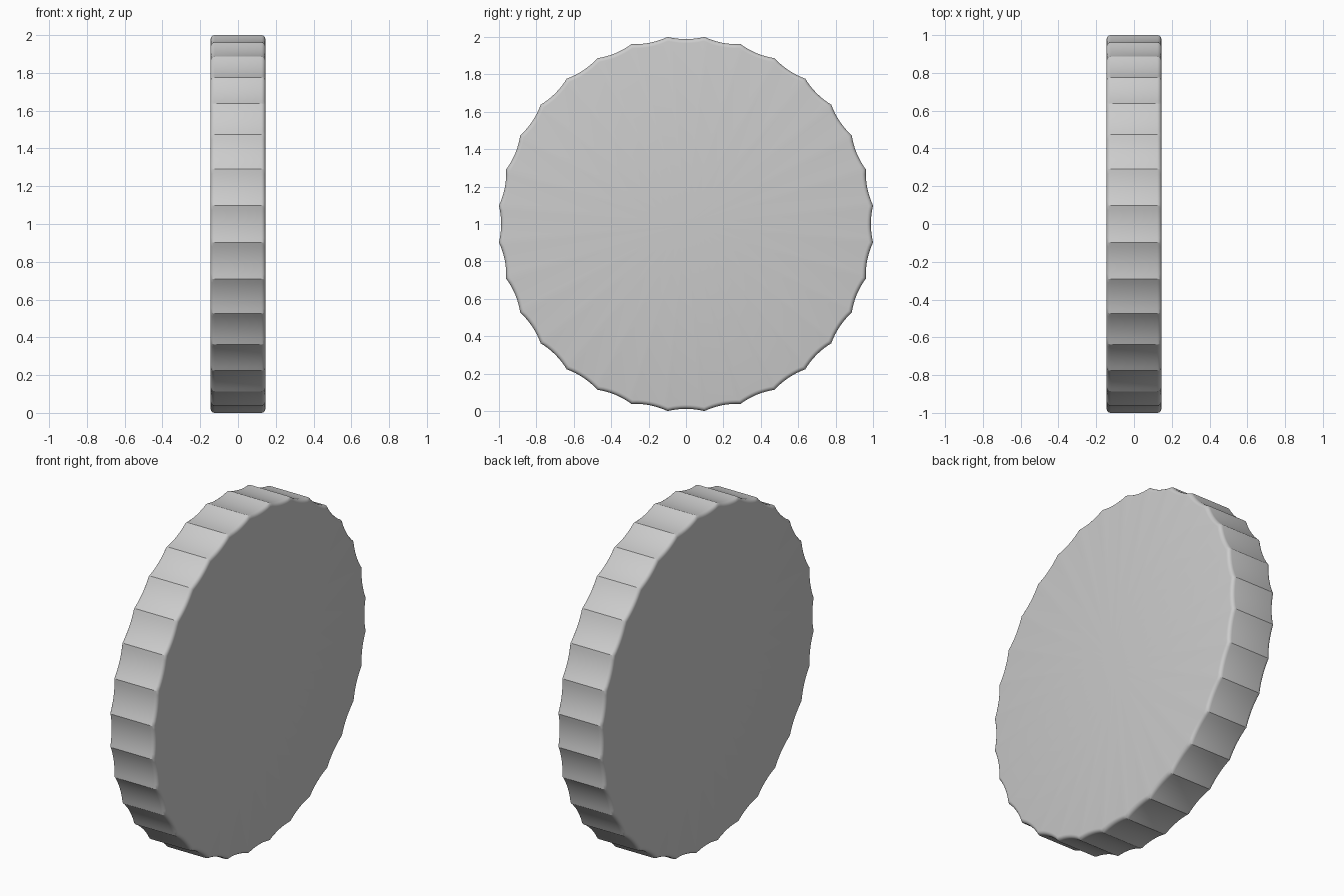
import bpy, bmesh, math

if "Cube" in bpy.data.objects:
    bpy.data.objects.remove(bpy.data.objects["Cube"])

FLUTES = 32      # concave scallops around the rim
SEG = 8          # segments per scallop
R_CUSP = 1.005   # radius at the ridges
SAG = 0.012      # scallop depth below the chord
HALF = 0.145     # half thickness
BEV = 0.022      # rounded edge radius
BSEG = 4

# Scalloped outline in the YZ plane
step = 2 * math.pi / FLUTES
chord = R_CUSP * math.sin(step / 2)
mid = R_CUSP * math.cos(step / 2)
outline = []
for i in range(FLUTES):
    a = i * step
    for j in range(SEG):
        t = -1 + 2 * j / SEG
        r, s = mid - SAG * (1 - t * t), chord * t
        outline.append((r * math.sin(a) + s * math.cos(a),
                        r * math.cos(a) - s * math.sin(a)))

# Rounded edge section: (x, inset)
edge = []
for k in range(BSEG + 1):
    b = math.pi / 2 * k / BSEG
    edge.append((HALF - BEV + BEV * math.cos(b), BEV * (1 - math.sin(b))))
section = edge + [(-x, d) for x, d in reversed(edge)]

# Skin the rings and cap both faces
bm = bmesh.new()
rings = [[bm.verts.new((x, y * (1 - d), 1 + z * (1 - d))) for y, z in outline]
         for x, d in section]
n = len(outline)
for a, b in zip(rings, rings[1:]):
    for i in range(n):
        bm.faces.new((a[i], a[(i + 1) % n], b[(i + 1) % n], b[i]))
for ring, x in ((rings[0], HALF), (rings[-1], -HALF)):
    c = bm.verts.new((x, 0, 1))
    for i in range(n):
        bm.faces.new((c, ring[i], ring[(i + 1) % n]))
bmesh.ops.recalc_face_normals(bm, faces=bm.faces)

mesh = bpy.data.meshes.new("scalloped_disc")
bm.to_mesh(mesh)
bm.free()
disc = bpy.data.objects.new("scalloped_disc", mesh)
bpy.context.collection.objects.link(disc)

# Smooth shading with crisp ridges
bpy.context.view_layer.objects.active = disc
disc.select_set(True)
bpy.ops.object.shade_smooth_by_angle(angle=math.radians(28))
